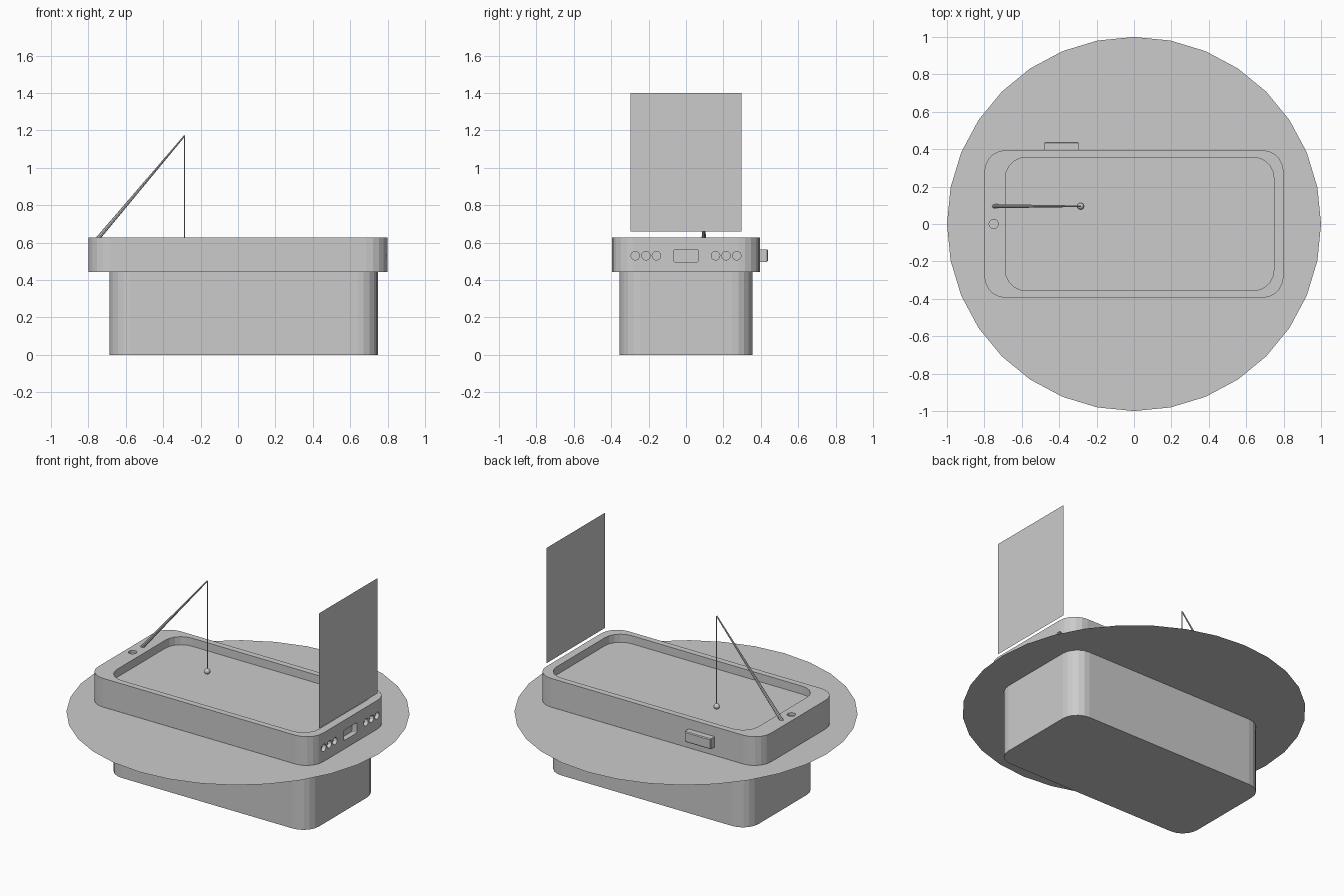
import bpy, bmesh
from math import cos, sin, pi
from mathutils import Vector

if "Cube" in bpy.data.objects:
    bpy.data.objects.remove(bpy.data.objects["Cube"])


def make(name, bm):
    me = bpy.data.meshes.new(name)
    bmesh.ops.recalc_face_normals(bm, faces=bm.faces)
    bm.to_mesh(me)
    bm.free()
    ob = bpy.data.objects.new(name, me)
    bpy.context.collection.objects.link(ob)
    return ob


def rounded(x0, x1, y0, y1, r, seg=5):
    """Outline of a rectangle with rounded corners."""
    pts = []
    corners = [(x1 - r, y1 - r), (x0 + r, y1 - r), (x0 + r, y0 + r), (x1 - r, y0 + r)]
    for k, (cx, cy) in enumerate(corners):
        for i in range(seg + 1):
            a = (k + i / seg) * pi / 2
            pts.append((cx + r * cos(a), cy + r * sin(a)))
    return pts


def prism(name, outline, a, b, axis="z"):
    """Extrude an outline from a to b along z, or along x (outline is then y, z)."""
    bm = bmesh.new()
    place = (lambda p: (p[0], p[1], a)) if axis == "z" else (lambda p: (a, p[0], p[1]))
    face = bm.faces.new([bm.verts.new(place(p)) for p in outline])
    ext = bmesh.ops.extrude_face_region(bm, geom=[face])
    move = (0, 0, b - a) if axis == "z" else (b - a, 0, 0)
    bmesh.ops.translate(bm, vec=move, verts=[v for v in ext["geom"] if isinstance(v, bmesh.types.BMVert)])
    return make(name, bm)


def circle(cx, cy, r, n=16):
    return [(cx + r * cos(2 * pi * i / n), cy + r * sin(2 * pi * i / n)) for i in range(n)]


def rod(name, p, q, r1, r2, n=8):
    p, q = Vector(p), Vector(q)
    bpy.ops.mesh.primitive_cone_add(vertices=n, radius1=r1, radius2=r2, depth=(q - p).length, location=(p + q) / 2)
    ob = bpy.context.object
    ob.name = name
    ob.rotation_euler = (q - p).to_track_quat("Z", "Y").to_euler()
    return ob


def cut(ob, cutter):
    cutter.hide_render = True
    mod = ob.modifiers.new("cut", "BOOLEAN")
    mod.operation, mod.solver, mod.object = "DIFFERENCE", "EXACT", cutter
    bpy.context.view_layer.objects.active = ob
    bpy.ops.object.modifier_apply(modifier=mod.name)
    bpy.data.objects.remove(cutter)


# lower body and wider upper rim
inner = rounded(-0.688, 0.748, -0.356, 0.356, 0.11)
prism("lower_body", inner, 0, 0.442)
rim = prism("upper_rim", rounded(-0.8, 0.8, -0.395, 0.395, 0.115), 0.442, 0.627)

# shallow basin and small socket in the top
cut(rim, prism("basin_cutter", inner, 0.575, 0.7))
cut(rim, prism("socket_cutter", circle(-0.75, 0, 0.025), 0.61, 0.7))

# row of round ports and a central slot on the end face
for side in (-1, 1):
    for y in (0.158, 0.214, 0.271):
        cut(rim, prism("port_cutter", circle(side * y, 0.53, 0.023), 0.775, 0.9, "x"))
cut(rim, prism("slot_cutter", rounded(-0.067, 0.067, 0.497, 0.563, 0.008, 2), 0.765, 0.9, "x"))

# side latch with bevelled edges
bm = bmesh.new()
bmesh.ops.create_cube(bm, size=1)
bmesh.ops.scale(bm, vec=(0.186, 0.06, 0.067), verts=bm.verts)
bmesh.ops.translate(bm, vec=(-0.388, 0.408, 0.53), verts=bm.verts)
outer_edges = [e for e in bm.edges if all(v.co.y > 0.42 for v in e.verts)]
bmesh.ops.bevel(bm, geom=outer_edges, offset=0.005, segments=1, affect="EDGES")
make("side_latch", bm)

# flat round plate
bpy.ops.mesh.primitive_circle_add(vertices=32, radius=1, fill_type="NGON", location=(0, 0, 0.438))
bpy.context.object.name = "round_plate"

# upright display panel
bm = bmesh.new()
bm.faces.new([bm.verts.new((0.785, y, z)) for y, z in
              ((-0.297, 0.659), (0.297, 0.659), (0.297, 1.4), (-0.297, 1.4))])
make("display_panel", bm)

# tapered pole, hanging line and float
tip = (-0.285, 0.095, 1.172)
rod("pole", (-0.755, 0.095, 0.615), tip, 0.011, 0.004)
rod("hanging_line", (-0.285, 0.095, 0.592), tip, 0.003, 0.003, 6)
bpy.ops.mesh.primitive_uv_sphere_add(segments=16, ring_count=8, radius=0.018, location=(-0.285, 0.095, 0.592))
bpy.context.object.name = "float"
bpy.ops.object.shade_smooth()
